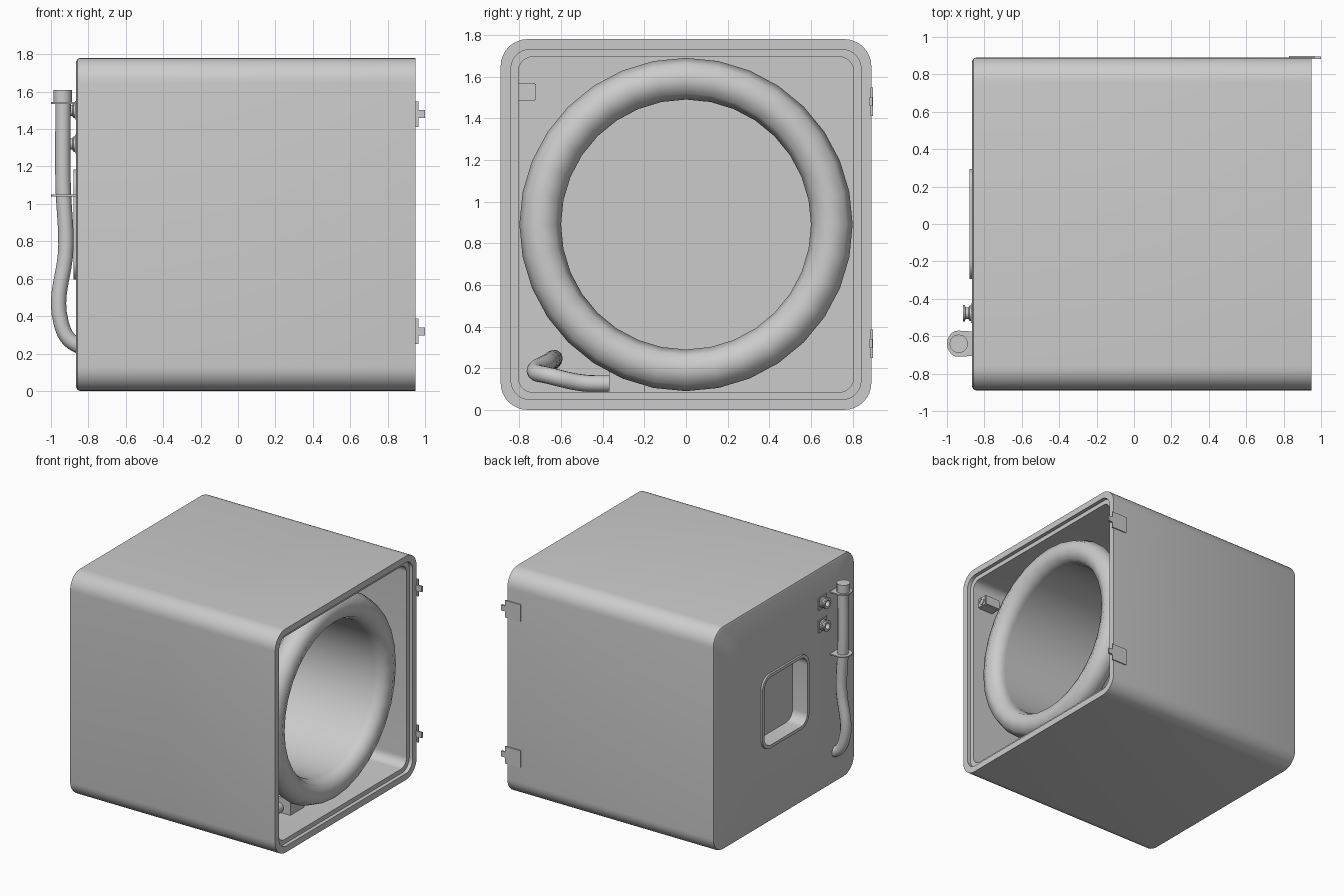
import bpy, bmesh, math
from mathutils import Vector

old = bpy.data.objects.get("Cube")
if old:
    bpy.data.objects.remove(old, do_unlink=True)

grey = bpy.data.materials.new("plain grey")
grey.use_nodes = True
grey.diffuse_color = (0.6, 0.6, 0.6, 1)
grey.node_tree.nodes["Principled BSDF"].inputs["Base Color"].default_value = (0.6, 0.6, 0.6, 1)

MID = 0.89  # height of the cabinet centre


def finish(name, bm, angle=40):
    bmesh.ops.recalc_face_normals(bm, faces=bm.faces)
    mesh = bpy.data.meshes.new(name)
    bm.to_mesh(mesh)
    bm.free()
    mesh.materials.append(grey)
    ob = bpy.data.objects.new(name, mesh)
    bpy.context.collection.objects.link(ob)
    bpy.ops.object.select_all(action='DESELECT')
    ob.select_set(True)
    bpy.context.view_layer.objects.active = ob
    if angle:
        bpy.ops.object.shade_smooth_by_angle(angle=math.radians(angle))
    return ob


def skin(name, loops, caps=True, ring=False, angle=40):
    """Bridge equal loops of points into one surface."""
    bm = bmesh.new()
    rows = [[bm.verts.new(p) for p in loop] for loop in loops]
    pairs = list(zip(rows, rows[1:])) + ([(rows[-1], rows[0])] if ring else [])
    n = len(rows[0])
    for a, b in pairs:
        for i in range(n):
            j = (i + 1) % n
            bm.faces.new((a[i], a[j], b[j], b[i]))
    if caps:
        bm.faces.new(rows[0])
        bm.faces.new(rows[-1])
    return finish(name, bm, angle)


def rounded_square(x, half, radius, steps=8):
    pts = []
    for k, (sy, sz) in enumerate(((1, 1), (-1, 1), (-1, -1), (1, -1))):
        for s in range(steps + 1):
            a = math.pi / 2 * (k + s / steps)
            pts.append((x, sy * (half - radius) + radius * math.cos(a),
                        MID + sz * (half - radius) + radius * math.sin(a)))
    return pts


def circle(x, radius, y=0, z=MID, sides=32):
    return [(x, y + radius * math.cos(i * math.tau / sides),
             z + radius * math.sin(i * math.tau / sides)) for i in range(sides)]


def box(name, x, y, z, bevel=0):
    bm = bmesh.new()
    bmesh.ops.create_cube(bm, size=1)
    for v in bm.verts:
        v.co = [(lo + hi) / 2 + c * (hi - lo) for c, (lo, hi) in zip(v.co, (x, y, z))]
    if bevel:
        bmesh.ops.bevel(bm, geom=bm.edges[:], offset=bevel, segments=2, affect='EDGES')
    return finish(name, bm, 0)


def pipe(name, points, radius):
    curve = bpy.data.curves.new(name, 'CURVE')
    curve.dimensions = '3D'
    curve.bevel_depth = radius
    curve.bevel_resolution = 4
    curve.resolution_u = 8
    curve.use_fill_caps = True
    spline = curve.splines.new('BEZIER')
    spline.bezier_points.add(len(points) - 1)
    for bp, p in zip(spline.bezier_points, points):
        bp.co = p
        bp.handle_left_type = bp.handle_right_type = 'AUTO'
    curve.materials.append(grey)
    ob = bpy.data.objects.new(name, curve)
    bpy.context.collection.objects.link(ob)
    return ob


# Cabinet: rear service recess, raised frame, outer skin, stepped door opening, cavity
cabinet = [(-0.75, 0.27, 0.08), (-0.88, 0.27, 0.08), (-0.88, 0.295, 0.1), (-0.865, 0.295, 0.1),
           (-0.865, 0.87, 0.11), (-0.859, 0.884, 0.124), (-0.845, 0.89, 0.13),
           (0.95, 0.89, 0.13), (0.95, 0.84, 0.09), (0.92, 0.84, 0.09), (0.92, 0.805, 0.07),
           (-0.83, 0.805, 0.07), (-0.83, 0.285, 0.09), (-0.735, 0.285, 0.09)]
skin("cabinet", [rounded_square(*row) for row in cabinet])

# Drum and its thick rounded door gasket
skin("drum", [circle(-0.7, 0.62), circle(0.78, 0.62), circle(0.78, 0.6), circle(-0.68, 0.6)])
skin("door_gasket", [circle(0.78 + 0.1 * math.sin(a), 0.7 + 0.1 * math.cos(a))
                     for a in (k * math.tau / 8 for k in range(8))],
     caps=False, ring=True, angle=60)

# Drain pump and door lock inside the opening
box("drain_pump", (0.5, 0.72), (-0.37, -0.2), (0.085, 0.21))
box("door_lock", (0.73, 0.87), (-0.815, -0.72), (1.485, 1.57), 0.006)
skin("lock_catch", [circle(0.865, 0.028, -0.767, 1.528, 16), circle(0.876, 0.028, -0.767, 1.528, 16),
                    circle(0.876, 0.02, -0.767, 1.528, 16), circle(0.868, 0.02, -0.767, 1.528, 16)])

# Drain hose down the rear, through the wall and along to the pump
pipe("drain_hose", [(-0.935, -0.64, 1.56), (-0.935, -0.64, 1.1), (-0.92, -0.64, 0.78),
                    (-0.945, -0.64, 0.36), (-0.87, -0.64, 0.25), (-0.7, -0.64, 0.24),
                    (0.3, -0.66, 0.23), (0.55, -0.72, 0.18), (0.62, -0.66, 0.165),
                    (0.62, -0.5, 0.13), (0.62, -0.37, 0.125)], 0.041)
pipe("hose_collar", [(-0.937, -0.64, 1.54), (-0.937, -0.64, 1.61)], 0.05)

# Hose clips: thin rounded plates reaching out from the rear wall
for label, z in (("upper", 1.54), ("lower", 1.045)):
    outline = [(-0.86, -0.575), (-0.94, -0.57)]
    outline += [(-0.94 - 0.06 * math.sin(a), -0.64 + 0.07 * math.cos(a))
                for a in (k * math.pi / 10 for k in range(1, 10))]
    outline += [(-0.94, -0.71), (-0.86, -0.705)]
    skin(label + "_hose_clip", [[(x, y, z + dz) for x, y in outline] for dz in (-0.005, 0.005)], angle=30)

# Water inlets: square base with a flared spool
for label, z in (("upper", 1.5), ("lower", 1.32)):
    box(label + "_inlet_base", (-0.872, -0.86), (-0.53, -0.425), (z - 0.05, z + 0.05))
    spool = ((-0.865, 0.045), (-0.88, 0.04), (-0.886, 0.03), (-0.9, 0.03),
             (-0.904, 0.043), (-0.915, 0.043), (-0.915, 0.024), (-0.88, 0.024))
    skin(label + "_inlet", [circle(x, r, -0.477, z, 20) for x, r in spool])

# Door hinges: folded plate on the side wall with a projecting tab
for label, z in (("upper", 1.48), ("lower", 0.318)):
    box(label + "_hinge_plate", (0.83, 0.965), (0.887, 0.898), (z - 0.068, z + 0.068))
    box(label + "_hinge_tab", (0.95, 1.0), (0.882, 0.896), (z - 0.022, z + 0.022))
